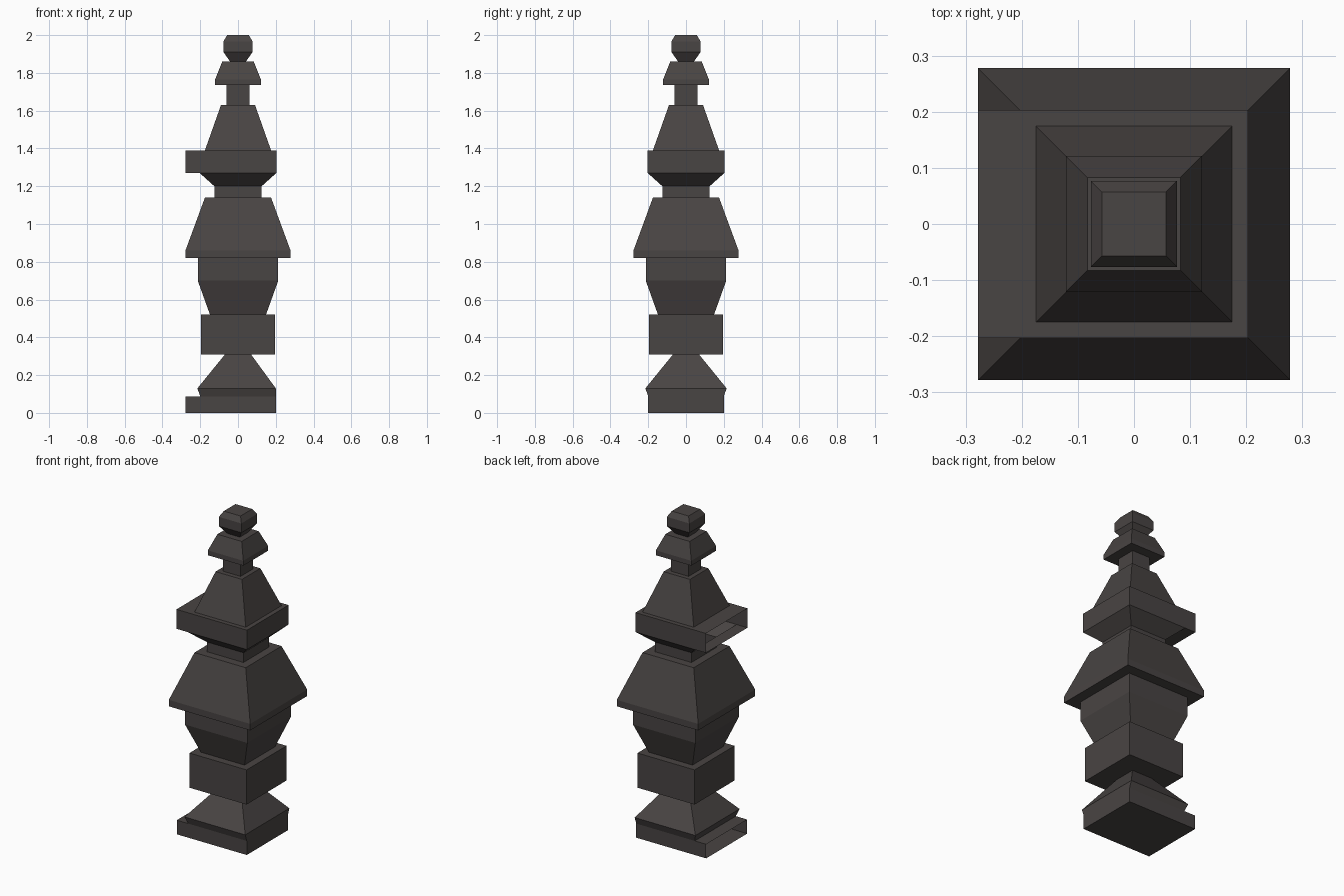
import bpy, bmesh

if "Cube" in bpy.data.objects:
    bpy.data.objects.remove(bpy.data.objects["Cube"])

stone = bpy.data.materials.new("dark_warm_grey")
stone.diffuse_color = (0.066, 0.058, 0.056, 1)
stone.use_nodes = True
stone.node_tree.nodes["Principled BSDF"].inputs["Base Color"].default_value = stone.diffuse_color


def loft(name, levels, cap_bottom=False, cap_top=False, open_left=()):
    """Square shell through levels (z, half_width[, left_x, right_x]).
    open_left lists the spans whose -x wall is left open."""
    bm = bmesh.new()
    rings = []
    for lv in levels:
        z, h = lv[:2]
        x0, x1 = lv[2:] if len(lv) > 2 else (-h, h)
        rings.append([bm.verts.new(p) for p in
                      ((x0, -h, z), (x1, -h, z), (x1, h, z), (x0, h, z))])
    for n, (a, b) in enumerate(zip(rings, rings[1:])):
        for i in range(4):
            j = (i + 1) % 4
            if i == 3 and n in open_left:
                continue
            f = bm.faces.new((a[i], a[j], b[j], b[i]))
            if f.calc_area() < 1e-7:
                bm.faces.remove(f)
    if cap_bottom:
        bm.faces.new(rings[0][::-1])
    if cap_top:
        bm.faces.new(rings[-1])
    me = bpy.data.meshes.new(name)
    bm.to_mesh(me)
    bm.free()
    me.materials.append(stone)
    ob = bpy.data.objects.new(name, me)
    bpy.context.collection.objects.link(ob)
    return ob


# Plinth with an open extension to the left, and sloped foot
loft("plinth", [(0, .2, -.278, .2), (.087, .2, -.278, .2), (.087, .2),
                (.13, .215, -.215, .2), (.308, .07)],
     cap_bottom=True, open_left=(0,))

# Plain block
loft("lower_block", [(.308, .07), (.308, .195), (.522, .195), (.522, .149)])

# Flared vase under the skirt
loft("vase", [(.522, .149), (.70, .213), (.82, .213)])

# Wide sloped skirt
loft("skirt", [(.82, .213), (.82, .278), (.86, .278), (1.14, .175),
               (1.14, .125)])

# Neck and collar, with an open extension to the left
loft("collar", [(1.14, .125), (1.2, .125), (1.27, .203),
                (1.27, .203, -.278, .203), (1.39, .203, -.278, .203),
                (1.39, .175)], open_left=(3,))

# Tapered spire and thin neck
loft("spire", [(1.39, .175), (1.63, .09), (1.63, .061), (1.735, .061)])

# Small cap
loft("small_cap", [(1.735, .061), (1.735, .121), (1.765, .121), (1.86, .083),
                   (1.86, .042)])

# Faceted knob on top
loft("top_knob", [(1.86, .042), (1.91, .077), (1.967, .077), (2.0, .057)],
     cap_top=True)
